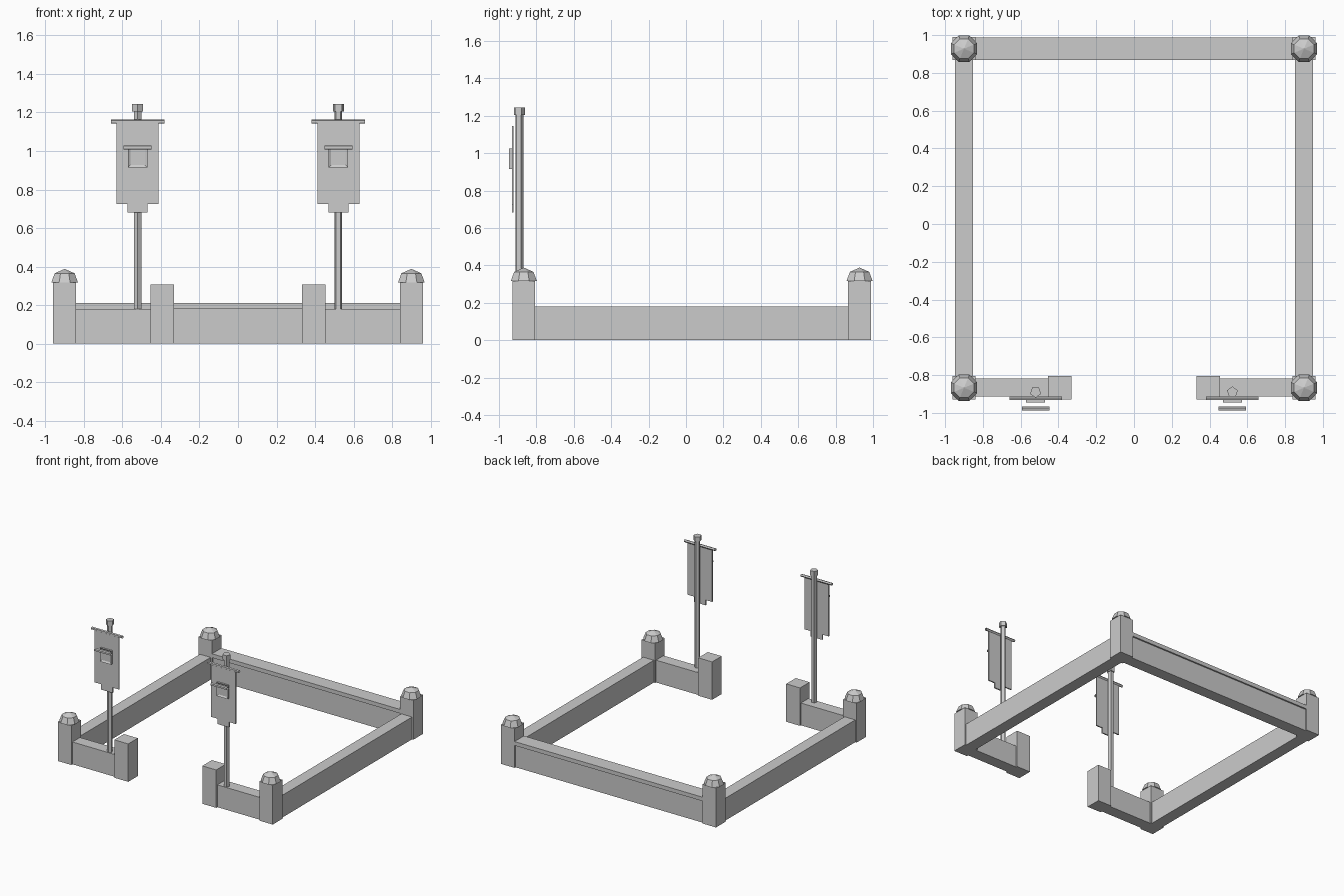
import bpy, bmesh, math
from mathutils import Matrix

if "Cube" in bpy.data.objects:
    bpy.data.objects.remove(bpy.data.objects["Cube"])

stone = bpy.data.materials.new("plain_grey")
stone.diffuse_color = (0.6, 0.6, 0.6, 1)
stone.use_nodes = True
stone.node_tree.nodes["Principled BSDF"].inputs["Base Color"].default_value = stone.diffuse_color


def finish(name, bm):
    bmesh.ops.recalc_face_normals(bm, faces=bm.faces)
    me = bpy.data.meshes.new(name)
    bm.to_mesh(me)
    bm.free()
    me.materials.append(stone)
    ob = bpy.data.objects.new(name, me)
    bpy.context.collection.objects.link(ob)
    return ob


def box(name, x, y, z):
    bm = bmesh.new()
    size = [abs(r[1] - r[0]) for r in (x, y, z)]
    mid = [(r[0] + r[1]) / 2 for r in (x, y, z)]
    bmesh.ops.create_cube(bm, size=1, matrix=Matrix.Translation(mid) @ Matrix.Diagonal((*size, 1)))
    return finish(name, bm)


def rod(name, sides, r, length, centre, rot=Matrix(), caps=True):
    bm = bmesh.new()
    bmesh.ops.create_cone(bm, cap_ends=caps, segments=sides, radius1=r, radius2=r,
                          depth=length, matrix=Matrix.Translation(centre) @ rot)
    return finish(name, bm)


def cap(name, cx, cy):
    # faceted octagonal cap: rim, shoulder, point
    bm = bmesh.new()
    rings = []
    for r, z in ((0.075, 0.317), (0.056, 0.365)):
        rings.append([bm.verts.new((cx + r * math.cos(a), cy + r * math.sin(a), z))
                      for a in (math.pi / 8 + i * math.pi / 4 for i in range(8))])
    top = bm.verts.new((cx, cy, 0.388))
    for i in range(8):
        j = (i + 1) % 8
        bm.faces.new((rings[0][i], rings[0][j], rings[1][j], rings[1][i]))
        bm.faces.new((rings[1][i], rings[1][j], top))
    bm.faces.new(rings[0][::-1])
    return finish(name, bm)


def banner_cloth(name, cx):
    # wide cloth with a narrower stepped tab at the bottom
    w, t = 0.109, 0.052
    pts = [(-w, 1.145), (-w, 0.725), (-t, 0.725), (-t, 0.682),
           (t, 0.682), (t, 0.725), (w, 0.725), (w, 1.145)]
    bm = bmesh.new()
    face = bm.faces.new([bm.verts.new((cx + x, -0.931, z)) for x, z in pts])
    ext = bmesh.ops.extrude_face_region(bm, geom=[face])
    bmesh.ops.translate(bm, vec=(0, 0.01, 0),
                        verts=[v for v in ext["geom"] if isinstance(v, bmesh.types.BMVert)])
    return finish(name, bm)


def emblem_plate(name, cx):
    # square plate with a recessed centre
    ob = box(name, (cx - 0.05, cx + 0.05), (-0.946, -0.931), (0.915, 1.025))
    bm = bmesh.new()
    bm.from_mesh(ob.data)
    front = [f for f in bm.faces if f.normal.y < -0.9]
    bmesh.ops.inset_region(bm, faces=front, thickness=0.018)
    bmesh.ops.translate(bm, vec=(0, 0.008, 0), verts=front[0].verts[:])
    bm.to_mesh(ob.data)
    bm.free()


along_x = Matrix.Rotation(math.pi / 2, 4, 'Y')
FRONT, BACK = -0.867, 0.928

# back wall with overhanging coping
box("back_wall", (-0.86, 0.86), (0.88, 0.976), (0, 0.18))
box("back_coping", (-0.86, 0.86), (0.868, 0.988), (0.18, 0.212))

for s, side in ((-1, "left"), (1, "right")):
    # corner posts and caps
    for cy, end in ((FRONT, "front"), (BACK, "back")):
        box(f"{end}_{side}_post", (s * 0.96, s * 0.84), (cy - 0.061, cy + 0.061), (0, 0.317))
        cap(f"{end}_{side}_post_cap", s * 0.9, cy)

    # side wall, short front wall and gate post
    box(f"{side}_wall", (s * 0.948, s * 0.852), (FRONT + 0.06, BACK - 0.06), (0, 0.18))
    box(f"front_{side}_wall", (s * 0.84, s * 0.455), (-0.913, -0.817), (0, 0.18))
    box(f"{side}_gate_post", (s * 0.455, s * 0.331), (-0.928, -0.806), (0, 0.306))

    # banner pole and finial
    cx = s * 0.521
    turn = Matrix.Rotation(math.pi if s < 0 else 0, 4, 'Z')
    rod(f"{side}_pole", 5, 0.021, 1.07, (cx, -0.89, 0.675), turn)
    rod(f"{side}_finial", 5, 0.03, 0.04, (cx, -0.89, 1.225), turn)

    # banner with open-ended crossbar, emblem and its bar
    banner_cloth(f"{side}_banner", cx)
    rod(f"{side}_crossbar", 5, 0.011, 0.278, (cx, -0.924, 1.153), along_x, False)
    emblem_plate(f"{side}_emblem", cx)
    rod(f"{side}_emblem_bar", 5, 0.012, 0.146, (cx, -0.978, 1.018), along_x, False)
